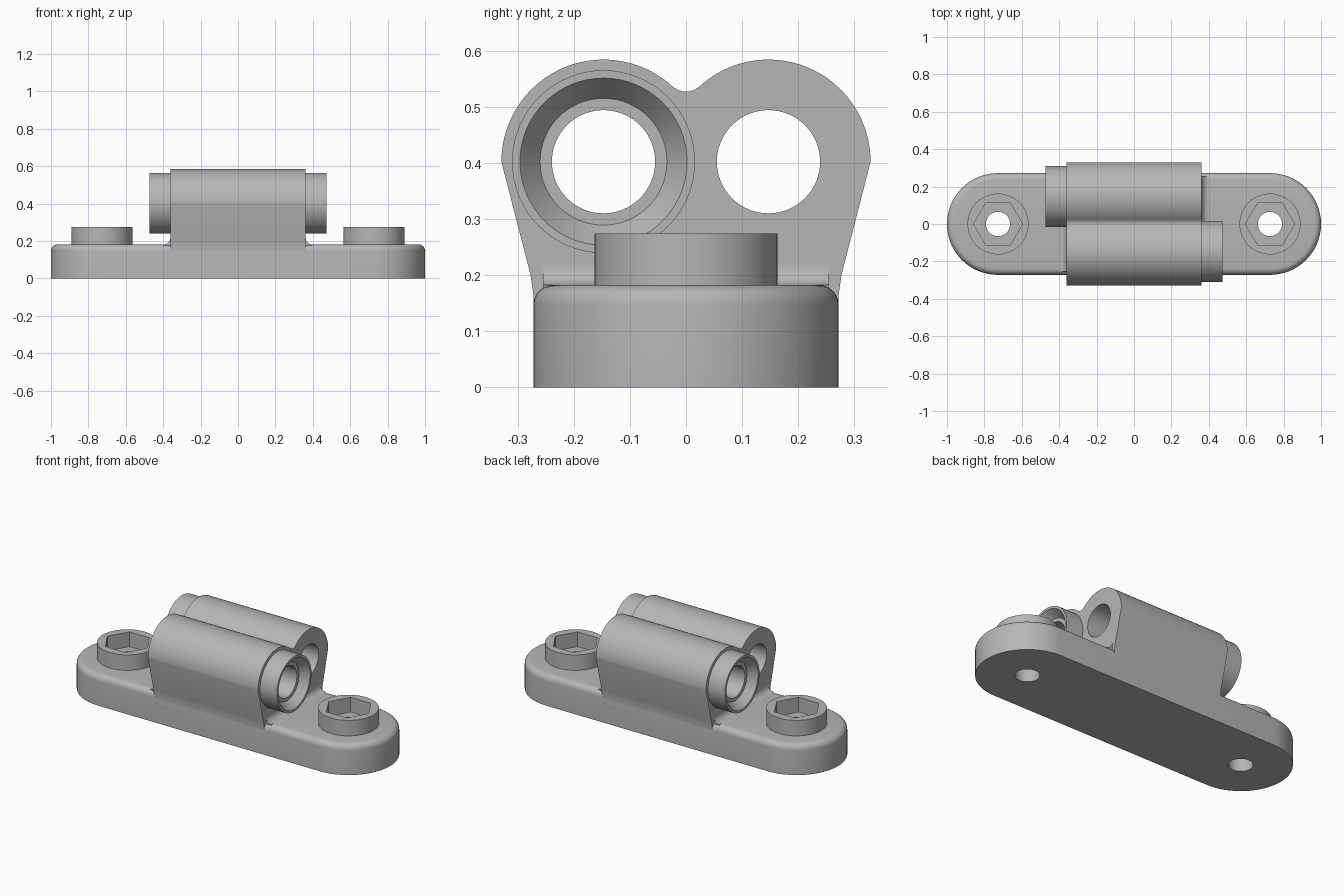
import bpy, bmesh, math
from math import cos, sin, pi, radians

if "Cube" in bpy.data.objects:
    bpy.data.objects.remove(bpy.data.objects["Cube"])

grey = bpy.data.materials.new("plain grey")
grey.use_nodes = True
grey.diffuse_color = (0.47, 0.47, 0.47, 1)
grey.node_tree.nodes["Principled BSDF"].inputs["Base Color"].default_value = grey.diffuse_color

TOP = 0.182          # upper face of the base
HALF_W = 0.272       # half depth of the base
BOSS_X = 0.727
TUBE_Y, TUBE_Z, TUBE_R, BORE = 0.147, 0.402, 0.182, 0.092
BLOCK_X = 0.362


def arc(cx, cy, r, a0, a1, n=32):
    return [(cx + r * cos(radians(a0 + (a1 - a0) * i / n)),
             cy + r * sin(radians(a0 + (a1 - a0) * i / n))) for i in range(n + 1)]


def circle(cx, cy, r, n=64):
    return arc(cx, cy, r, 0, 360, n)[:-1]


def make(name, bm):
    bmesh.ops.recalc_face_normals(bm, faces=bm.faces)
    mesh = bpy.data.meshes.new(name)
    bm.to_mesh(mesh)
    bm.free()
    mesh.materials.append(grey)
    ob = bpy.data.objects.new(name, mesh)
    bpy.context.collection.objects.link(ob)
    return ob


def prism(name, pts, lo, hi, axis="z", round_top=0):
    """Extrude a 2D outline along an axis, optionally rounding its top rim."""
    place = {"x": lambda u, v, w: (w, u, v),
             "y": lambda u, v, w: (u, w, v),
             "z": lambda u, v, w: (u, v, w)}[axis]
    bm = bmesh.new()
    low = [bm.verts.new(place(u, v, lo)) for u, v in pts]
    high = [bm.verts.new(place(u, v, hi)) for u, v in pts]
    bm.faces.new(low)
    cap = bm.faces.new(high)
    for i in range(len(pts)):
        j = (i + 1) % len(pts)
        bm.faces.new((low[i], low[j], high[j], high[i]))
    bmesh.ops.recalc_face_normals(bm, faces=bm.faces)
    if round_top:
        bmesh.ops.bevel(bm, geom=list(cap.edges), offset=round_top, segments=6,
                        profile=0.5, affect="EDGES")
    return make(name, bm)


def ring(name, profile, y, z, n=64):
    """Revolve a closed (x, radius) profile about a line along x."""
    bm = bmesh.new()
    rows = [[bm.verts.new((x, y + r * cos(2 * pi * i / n), z + r * sin(2 * pi * i / n)))
             for i in range(n)] for x, r in profile]
    for a, b in zip(rows, rows[1:] + rows[:1]):
        for i in range(n):
            j = (i + 1) % n
            bm.faces.new((a[i], a[j], b[j], b[i]))
    return make(name, bm)


def cut(ob, *cutters):
    for cutter in cutters:
        mod = ob.modifiers.new("cut", "BOOLEAN")
        mod.operation, mod.solver, mod.object = "DIFFERENCE", "EXACT", cutter
        bpy.context.view_layer.objects.active = ob
        bpy.ops.object.modifier_apply(modifier=mod.name)
        bpy.data.objects.remove(cutter)
    return ob


# Base: rounded-end plate with screw holes
end = 1 - HALF_W
outline = arc(end, 0, HALF_W, -90, 90) + arc(-end, 0, HALF_W, 90, 270)
base = prism("base_plate", outline, 0, TOP, round_top=0.035)
cut(base, *[prism("cutter", circle(s * BOSS_X, 0, 0.065), -0.1, 0.4) for s in (-1, 1)])
parts = [base]

# Twin-tube block: two lobes joined by a rounded valley, sides tapering to the base
d = 0.161
tangent = math.degrees(math.atan2(d, -TUBE_Y))
lobe = arc(TUBE_Y, TUBE_Z, TUBE_R, 0, tangent, 40)
valley = arc(0, TUBE_Z + d, d - 0.125, tangent - 180, -tangent, 12)[1:-1]
foot = [(HALF_W, 0.1), (HALF_W, 0.165), (0.277, 0.2)]
half = foot + lobe
section = half + valley + [(-y, z) for y, z in reversed(half)]
block = prism("tube_block", section, -BLOCK_X, BLOCK_X, "x")
cut(block, *[prism("cutter", circle(s * TUBE_Y, TUBE_Z, BORE), -1, 1, "x") for s in (-1, 1)])
parts.append(block)

for s, side in ((1, "left"), (-1, "right")):
    # Collar with chamfered mouth and inner shoulder, at opposite ends of the tubes
    profile = [(BLOCK_X, 0.163), (0.472, 0.163), (0.472, 0.149),
               (0.425, 0.113), (0.425, BORE), (BLOCK_X, BORE)]
    parts.append(ring(side + "_collar", [(s * x, r) for x, r in profile], -s * TUBE_Y, TUBE_Z))

    # Screw boss with hexagonal socket
    boss = prism(side + "_boss", circle(s * BOSS_X, 0, 0.163), TOP - 0.01, 0.274)
    cut(boss,
        prism("cutter", circle(s * BOSS_X, 0, 0.131, 6), TOP + 0.005, 0.4),
        prism("cutter", circle(s * BOSS_X, 0, 0.065), 0, 0.4))
    parts.append(boss)

    # Concave fillet where the block end meets the base
    f = 0.035
    curve = arc(BLOCK_X + f, TOP + f, f, 180, 270, 8)
    pts = [(BLOCK_X - 0.01, TOP - 0.005), (BLOCK_X - 0.01, TOP + f)] + curve + [(BLOCK_X + f, TOP - 0.005)]
    parts.append(prism(side + "_fillet", [(s * x, z) for x, z in pts], -0.255, 0.255, "y"))

# Smooth curved faces, keep hard edges
bpy.ops.object.select_all(action="DESELECT")
for ob in parts:
    ob.select_set(True)
bpy.context.view_layer.objects.active = base
bpy.ops.object.shade_smooth_by_angle(angle=radians(30))
